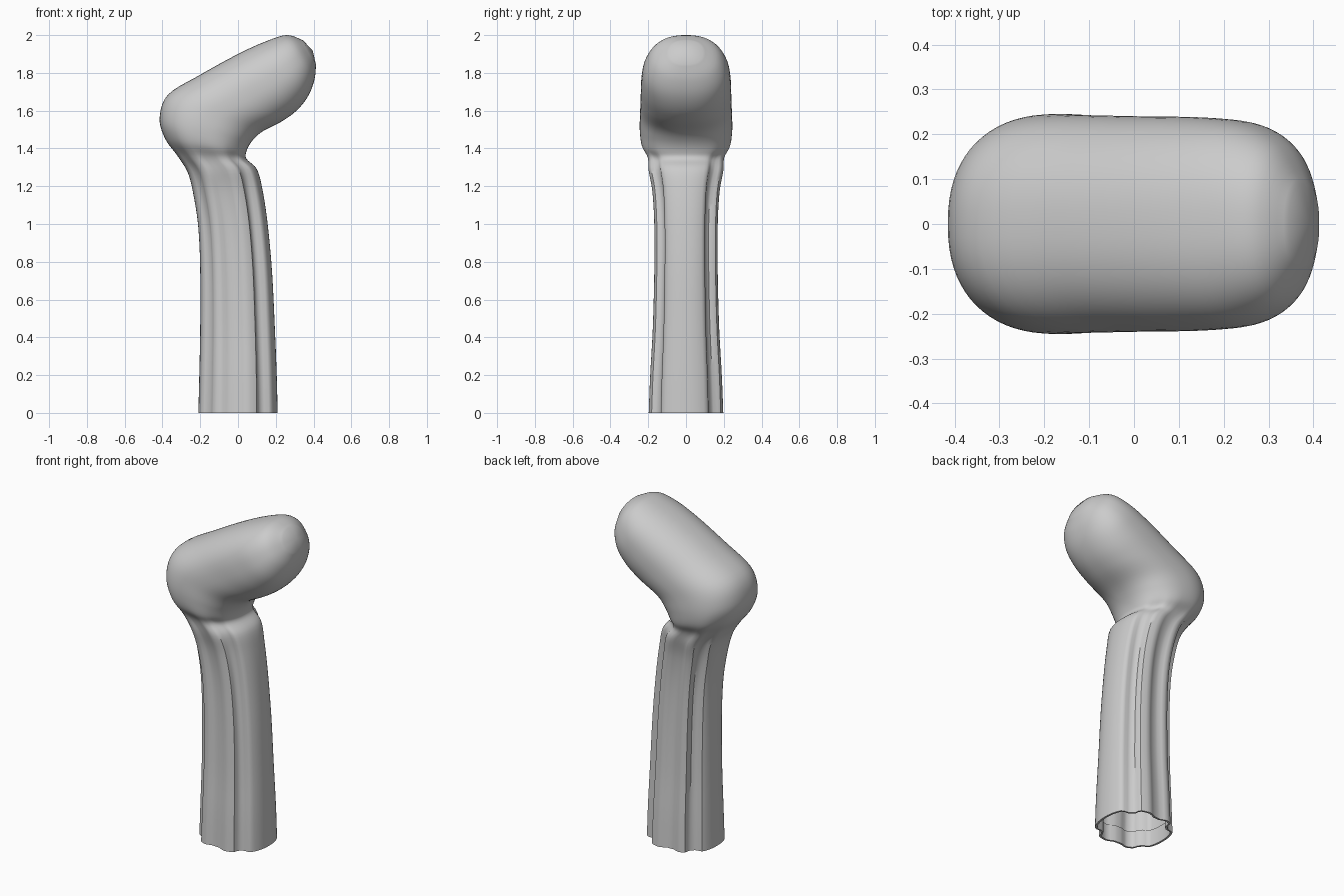
import bpy, bmesh, math
from mathutils import Vector

if "Cube" in bpy.data.objects:
    bpy.data.objects.remove(bpy.data.objects["Cube"])

SIDES = 72
STEPS = 5

# Side profile: back/top x,z, front/under x,z, half width in y, pleat depth
RINGS = [
    (-.21, 0, .21, 0, .20, 1), (-.205, .2, .205, .2, .192, 1),
    (-.20, .45, .195, .45, .178, 1), (-.20, .75, .18, .75, .17, 1),
    (-.21, .98, .157, 1.0, .17, 1), (-.235, 1.15, .13, 1.18, .18, .9),
    (-.265, 1.27, .10, 1.29, .20, .7), (-.32, 1.36, .045, 1.345, .205, .35),
    (-.385, 1.45, .045, 1.385, .235, .1), (-.415, 1.56, .075, 1.44, .245, 0),
    (-.37, 1.685, .13, 1.49, .243, 0), (-.20, 1.79, .235, 1.545, .24, 0),
    (0, 1.9, .315, 1.605, .237, 0), (.15, 1.968, .373, 1.68, .222, 0),
    (.26, 2.0, .405, 1.765, .175, 0), (.345, 1.972, .413, 1.845, .09, 0),
]
# Pleats: angle, angular half width, depth
PLEATS = [(-97, 9, .022), (-52, 8, .028), (48, 9, .032), (95, 8, .022),
          (135, 9, .03), (-140, 8, .018)]


def catmull(a, b, c, d, t):
    return .5 * (2 * b + (c - a) * t + (2 * a - 5 * b + 4 * c - d) * t * t
                 + (3 * b - a - 3 * c + d) * t ** 3)


def spline(rows):
    out = []
    for i in range(len(rows) - 1):
        p = [rows[max(0, min(len(rows) - 1, i + k))] for k in (-1, 0, 1, 2)]
        for s in range(STEPS):
            out.append([catmull(*q, s / STEPS) for q in zip(*p)])
    return out + [list(rows[-1])]


def power(v, e):
    return math.copysign(abs(v) ** e, v)


def ring_points(row, inset=0):
    ax, az, bx, bz, hw, pleat = row
    centre = Vector(((ax + bx) / 2, 0, (az + bz) / 2))
    axis = Vector(((bx - ax) / 2, 0, (bz - az) / 2))
    pts = []
    for k in range(SIDES):
        deg = 360 * k / SIDES - 180
        t = math.radians(deg)
        cut = inset
        for ang, width, depth in PLEATS:
            d = abs((deg - ang + 180) % 360 - 180) / width
            cut += depth * max(0, pleat) * max(0, min(1, 1.7 - d))
        p = axis * power(math.cos(t), .86) + Vector((0, hw * power(math.sin(t), .86), 0))
        pts.append(centre + p * (1 - cut / max(p.length, .05)))
    return pts


def bridge(bm, lower, upper):
    for k in range(SIDES):
        n = (k + 1) % SIDES
        bm.faces.new((lower[k], lower[n], upper[n], upper[k]))


# Sock: open pleated leg bending into a rounded foot
bm = bmesh.new()
loops = [[bm.verts.new(p) for p in ring_points(r)] for r in spline(RINGS)]
for lo, hi in zip(loops, loops[1:]):
    bridge(bm, lo, hi)

# Rounded toe tip
tip = bm.verts.new((.395, 0, 1.918))
for k in range(SIDES):
    bm.faces.new((loops[-1][k], loops[-1][(k + 1) % SIDES], tip))

# Turned-in hem at the opening
hem = []
for z in (0, .1):
    row = list(RINGS[0])
    row[1] = row[3] = z
    hem.append([bm.verts.new(p) for p in ring_points(row, .012)])
bridge(bm, hem[0], loops[0])
bridge(bm, hem[1], hem[0])

mesh = bpy.data.meshes.new("sock")
bm.to_mesh(mesh)
bm.free()
sock = bpy.data.objects.new("sock", mesh)
bpy.context.collection.objects.link(sock)
bpy.context.view_layer.objects.active = sock
sock.select_set(True)
bpy.ops.object.shade_smooth_by_angle(angle=math.radians(40))
